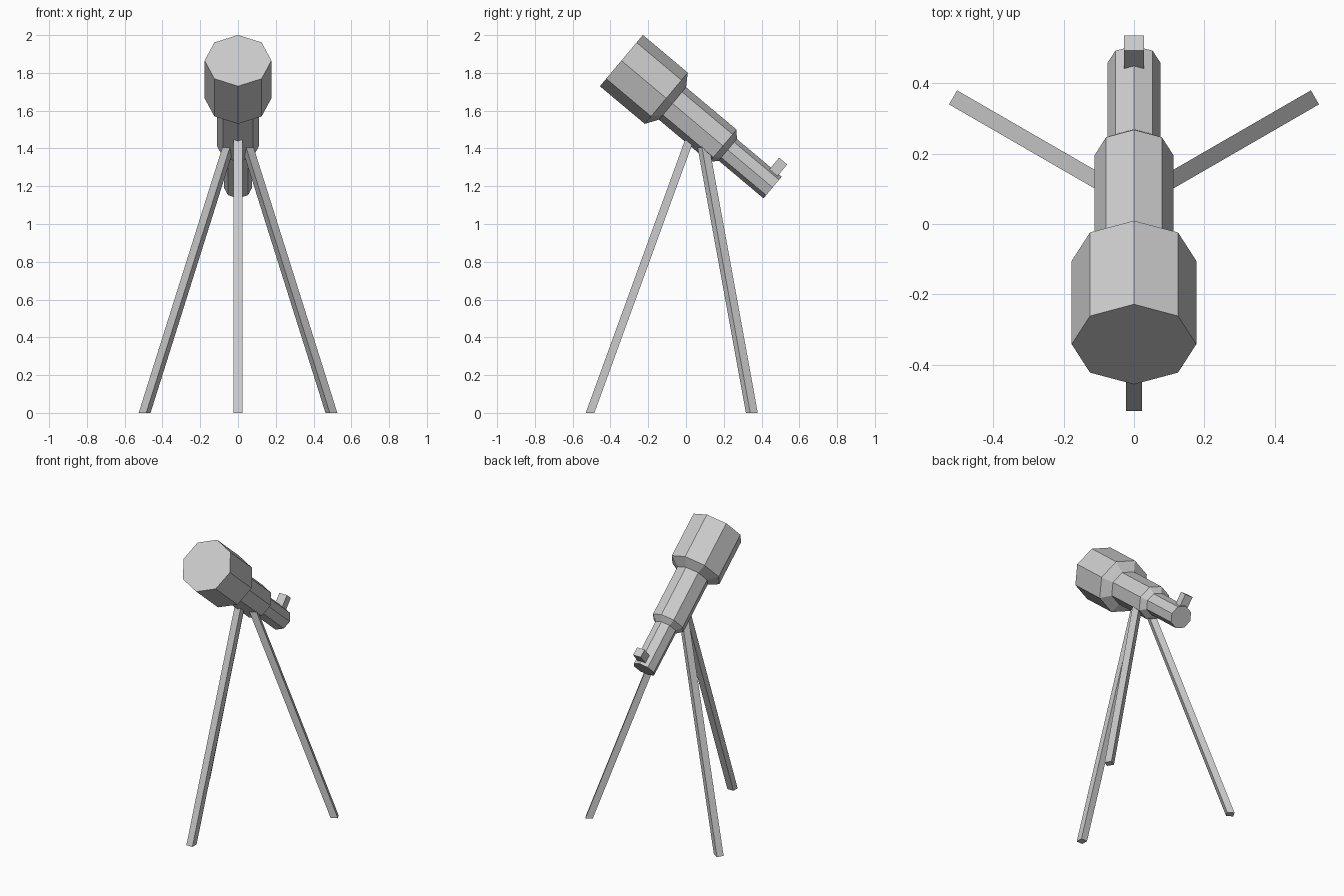
import bpy, bmesh
from math import radians, sin, cos, tan, pi
from mathutils import Matrix, Vector

cube = bpy.data.objects.get("Cube")
if cube:
    bpy.data.objects.remove(cube, do_unlink=True)

# Single grey material
grey = bpy.data.materials.new("light_grey")
grey.use_nodes = True
colour = (0.6, 0.6, 0.6, 1)
grey.diffuse_color = colour
grey.node_tree.nodes["Principled BSDF"].inputs["Base Color"].default_value = colour


def loft(name, rings, matrix):
    """Skin a list of closed point rings, cap both ends and place the result."""
    bm = bmesh.new()
    loops = [[bm.verts.new(p) for p in ring] for ring in rings]
    n = len(loops[0])
    for a, b in zip(loops, loops[1:]):
        for i in range(n):
            j = (i + 1) % n
            bm.faces.new((a[i], a[j], b[j], b[i]))
    bm.faces.new(loops[0][::-1])
    bm.faces.new(loops[-1])
    bmesh.ops.recalc_face_normals(bm, faces=bm.faces)
    mesh = bpy.data.meshes.new(name)
    bm.to_mesh(mesh)
    bm.free()
    mesh.materials.append(grey)
    obj = bpy.data.objects.new(name, mesh)
    obj.matrix_world = matrix
    bpy.context.collection.objects.link(obj)
    return obj


def octagon(radius, along):
    return [(radius * sin(i * pi / 4), along, radius * cos(i * pi / 4)) for i in range(8)]


def rectangle(x0, x1, y0, y1, z):
    return [(x0, y0, z), (x1, y0, z), (x1, y1, z), (x0, y1, z)]


# Telescope frame: local +y runs down the tube from the big end
tube_frame = Matrix.Translation((0, -0.342, 1.865)) @ Matrix.Rotation(radians(-40), 4, 'X')

# Stepped octagonal tube: (radius, distance along the axis)
profile = [(0.177, 0), (0.177, 0.31), (0.112, 0.353), (0.112, 0.702),
           (0.075, 0.735), (0.075, 1.045)]
loft("telescope_tube", [octagon(r, t) for r, t in profile], tube_frame)

# Square eyepiece rising from the narrow end
loft("eyepiece", [rectangle(-0.029, 0.029, 0.97, 1.026, z) for z in (0.02, 0.143)], tube_frame)

# Three splayed legs around a shared centre
foot, thick, half, height = 0.594, 0.046, 0.023, 1.5
lean = height * tan(radians(20))
for name, angle in (("front_leg", -90), ("left_leg", 30), ("right_leg", 150)):
    frame = Matrix.Translation((0, 0.063, 0)) @ Matrix.Rotation(radians(angle), 4, 'Z')
    loft(name, [rectangle(foot - thick - s, foot - s, -half, half, z)
                for s, z in ((0, 0), (lean, height))], frame)
